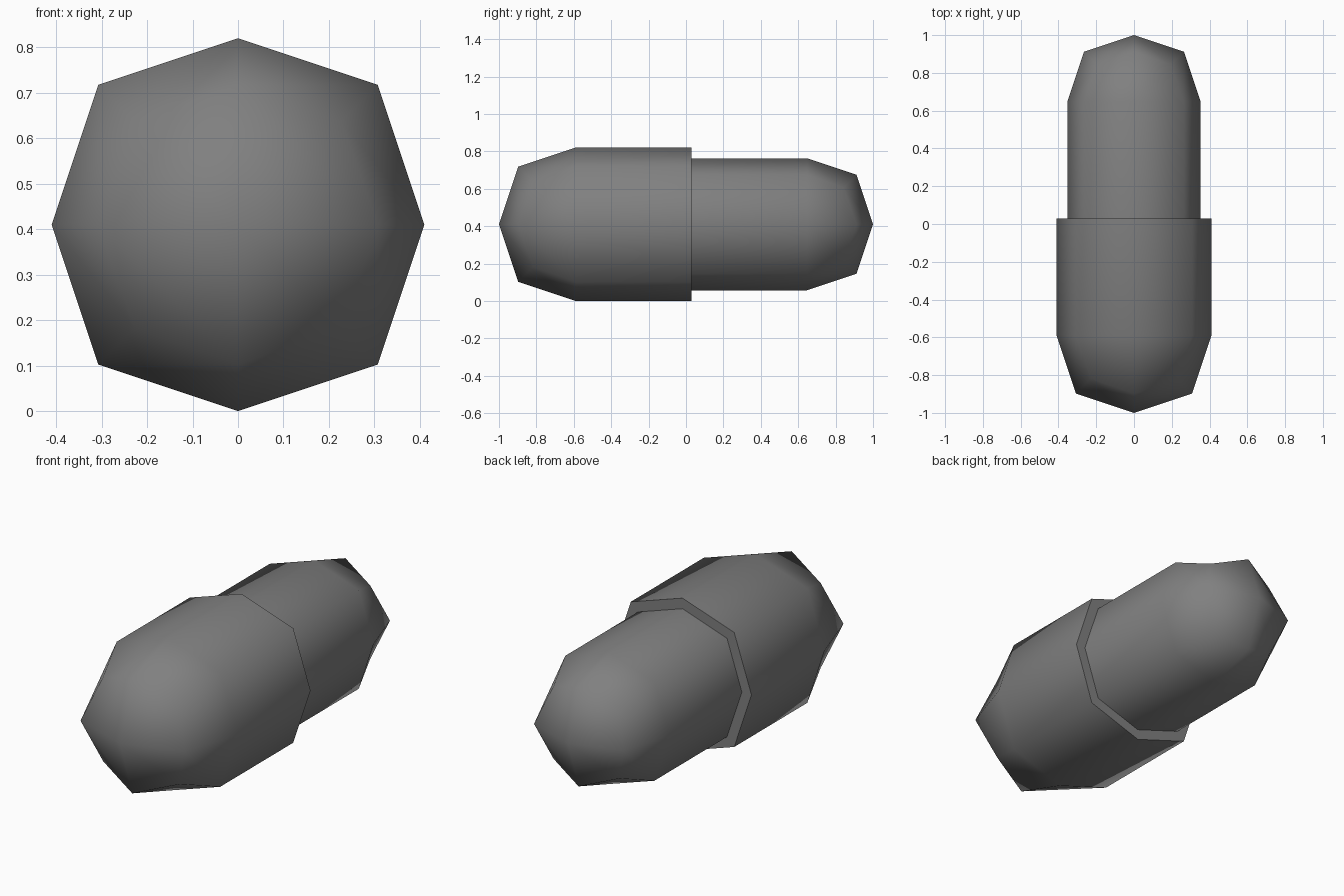
import bpy
import bmesh
import math
from mathutils import Vector

default = bpy.data.objects.get("Cube")
if default:
    bpy.data.objects.remove(default)

grey = bpy.data.materials.new("mid grey")
grey.use_nodes = True
colour = (0.216, 0.216, 0.216, 1)
grey.diffuse_color = colour
grey.node_tree.nodes["Principled BSDF"].inputs["Base Color"].default_value = colour

HEIGHT = 0.41   # centre line above the ground
ROUNDING = {1: 1.0, 2: 0.75, 3: 5 / 9}  # face centres, edge middles, corners


def capsule_half(name, radius, end_y, facing):
    """Low-poly domed tube whose tip lies at y = facing and mouth at end_y."""
    bm = bmesh.new()
    bmesh.ops.create_cube(bm, size=2 * radius)
    bmesh.ops.subdivide_edges(bm, edges=bm.edges[:], cuts=1, use_grid_fill=True)

    # Round the cube into a ball
    for v in bm.verts:
        v.co *= ROUNDING[sum(abs(c) > 1e-4 for c in v.co)]

    # Keep the dome on the facing side and pull its rim into a tube
    bmesh.ops.delete(bm, geom=[v for v in bm.verts if v.co.y * facing < -1e-4],
                     context='VERTS')
    centre_y = facing * (1 - radius)
    rim = [e for e in bm.edges if e.is_boundary]
    made = bmesh.ops.extrude_edge_only(bm, edges=rim)["geom"]
    mouth = [g for g in made if isinstance(g, bmesh.types.BMVert)]
    bmesh.ops.translate(bm, verts=mouth, vec=(0, end_y - centre_y, 0))

    # Flat cap over the mouth
    bmesh.ops.contextual_create(bm, geom=[e for e in bm.edges if e.is_boundary])
    bmesh.ops.translate(bm, verts=bm.verts[:], vec=Vector((0, centre_y, HEIGHT)))
    bmesh.ops.recalc_face_normals(bm, faces=bm.faces[:])

    mesh = bpy.data.meshes.new(name)
    bm.to_mesh(mesh)
    bm.free()
    mesh.materials.append(grey)
    obj = bpy.data.objects.new(name, mesh)
    bpy.context.collection.objects.link(obj)

    # Smooth body with a crisp rim
    bpy.ops.object.select_all(action='DESELECT')
    obj.select_set(True)
    bpy.context.view_layer.objects.active = obj
    bpy.ops.object.shade_smooth_by_angle(angle=math.radians(70))


capsule_half("capsule_cap", 0.41, 0.03, -1)
capsule_half("capsule_body", 0.353, 0.0, 1)
